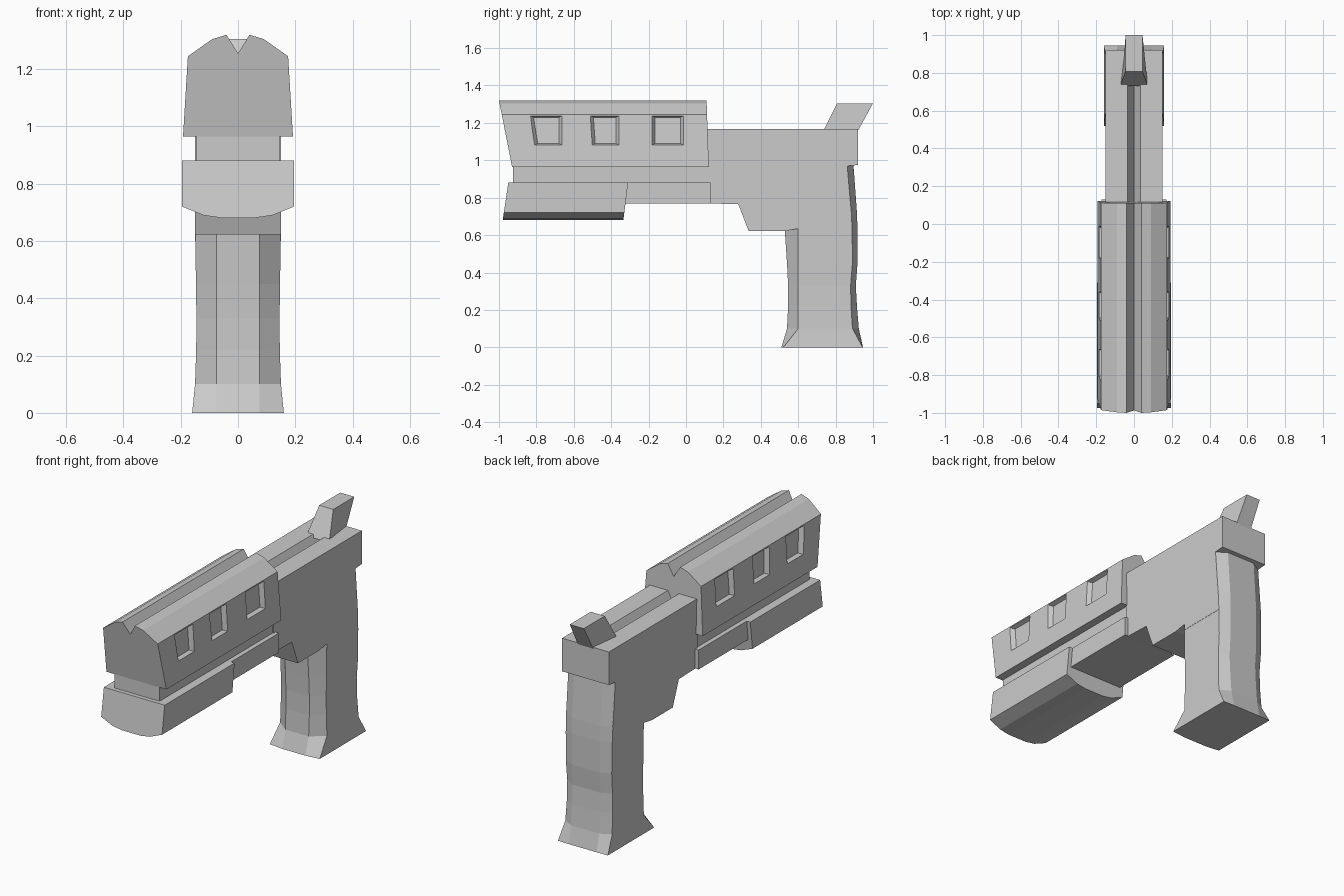
import bpy, bmesh

if "Cube" in bpy.data.objects:
    bpy.data.objects.remove(bpy.data.objects["Cube"])


def loft(name, rings):
    """Skin a list of equal-length point rings and cap both ends."""
    bm = bmesh.new()
    vs = [[bm.verts.new(p) for p in r] for r in rings]
    n = len(rings[0])
    for a, b in zip(vs, vs[1:]):
        for i in range(n):
            j = (i + 1) % n
            bm.faces.new((a[i], a[j], b[j], b[i]))
    bm.faces.new(vs[0])
    bm.faces.new(vs[-1])
    bmesh.ops.recalc_face_normals(bm, faces=bm.faces)
    me = bpy.data.meshes.new(name)
    bm.to_mesh(me)
    bm.free()
    ob = bpy.data.objects.new(name, me)
    bpy.context.collection.objects.link(ob)
    return ob


def mirrored(half):
    """Complete a right-hand half outline (x, z) across x = 0."""
    return half + [(-x, z) for x, z in reversed(half) if x > 0]


def along_y(name, half, front, back):
    """Cross-section run front to back; front/back give y for each z."""
    sec = mirrored(half)
    return loft(name, [[(x, f(z), z) for x, z in sec] for f in (front, back)])


def slope(z0, y0, z1, y1):
    return lambda z: y0 + (y1 - y0) * (z - z0) / (z1 - z0)


def flat(y):
    return lambda z: y


def cut(ob, cutter):
    cutter.hide_render = True
    m = ob.modifiers.new("cut", 'BOOLEAN')
    m.operation, m.solver, m.object = 'DIFFERENCE', 'EXACT', cutter
    bpy.context.view_layer.objects.active = ob
    bpy.ops.object.modifier_apply(modifier=m.name)
    bpy.data.objects.remove(cutter)


# Upper slide with V groove along the top and slanted muzzle
slide = along_y("slide",
                [(0, 1.255), (0.04, 1.32), (0.09, 1.305), (0.175, 1.245), (0.192, 0.965)],
                slope(0.965, -0.93, 1.32, -1.0), slope(0.965, 0.122, 1.32, 0.11))

# Recessed windows, three per side
for y0, y1, lean in ((-0.835, -0.66, 0.022), (-0.515, -0.355, 0.01), (-0.185, -0.01, 0.0)):
    for s in (1, -1):
        def window(k, top_x, low_x):
            return [(s * top_x, y0 + k, 1.24 - k / 2), (s * top_x, y1 - k, 1.24 - k / 2),
                    (s * low_x, y1 - k, 1.08 + k / 2), (s * low_x, y0 + lean + k, 1.08 + k / 2)]
        cut(slide, loft("window_cutter", [window(-0.01, 0.195, 0.205), window(0.02, 0.152, 0.162)]))

# Narrow neck under the slide and the dust cover below it
along_y("barrel_neck", [(0.145, 0.975), (0.145, 0.86)], flat(-0.925), flat(0.14))
along_y("dust_cover", [(0.172, 0.882), (0.172, 0.77)], flat(-0.4), flat(0.13))

# Rounded under-barrel block
along_y("under_barrel_block",
        [(0.195, 0.882), (0.195, 0.72), (0.12, 0.69), (0.06, 0.681)],
        slope(0.88, -0.95, 0.68, -0.98), slope(0.88, -0.31, 0.68, -0.335))

# Frame side profile, including the stepped trigger housing
prof = [(0.11, 1.167), (0.92, 1.167), (0.92, 0.975), (0.862, 0.97), (0.885, 0.7), (0.887, 0.6),
        (0.6, 0.6), (0.6, 0.635), (0.53, 0.622), (0.335, 0.622), (0.28, 0.765), (0.11, 0.77)]
frame = loft("frame", [[(x, y, z) for y, z in prof] for x in (-0.15, 0.15)])
cut(frame, along_y("groove_cutter", [(0.042, 1.18), (0.0, 1.1)], flat(0.05), flat(0.8)))

# Grip: stacked sections (z, half width, front y, front corner y, rear corner y, rear y)
grip = [(0.0, 0.16, 0.51, 0.52, 0.944, 0.946), (0.1, 0.15, 0.54, 0.60, 0.89, 0.924),
        (0.22, 0.146, 0.546, 0.60, 0.882, 0.914), (0.33, 0.145, 0.546, 0.60, 0.88, 0.908),
        (0.45, 0.147, 0.54, 0.60, 0.89, 0.917), (0.63, 0.149, 0.528, 0.60, 0.888, 0.917),
        (0.72, 0.149, 0.528, 0.60, 0.884, 0.914), (0.98, 0.149, 0.528, 0.60, 0.86, 0.895)]
loft("grip", [[(-0.075, f, z), (0.075, f, z), (w, fc, z), (w, rc, z),
               (0.09, r, z), (-0.09, r, z), (-w, rc, z), (-w, fc, z)]
              for z, w, f, fc, rc, r in grip])

# Hammer leaning backwards
loft("hammer", [
    [(-0.073, 0.73, 1.15), (0.073, 0.73, 1.15), (0.05, 0.915, 1.15), (-0.05, 0.915, 1.15)],
    [(-0.045, 0.808, 1.305), (0.045, 0.808, 1.305), (0.045, 1.0, 1.305), (-0.045, 1.0, 1.305)]])
